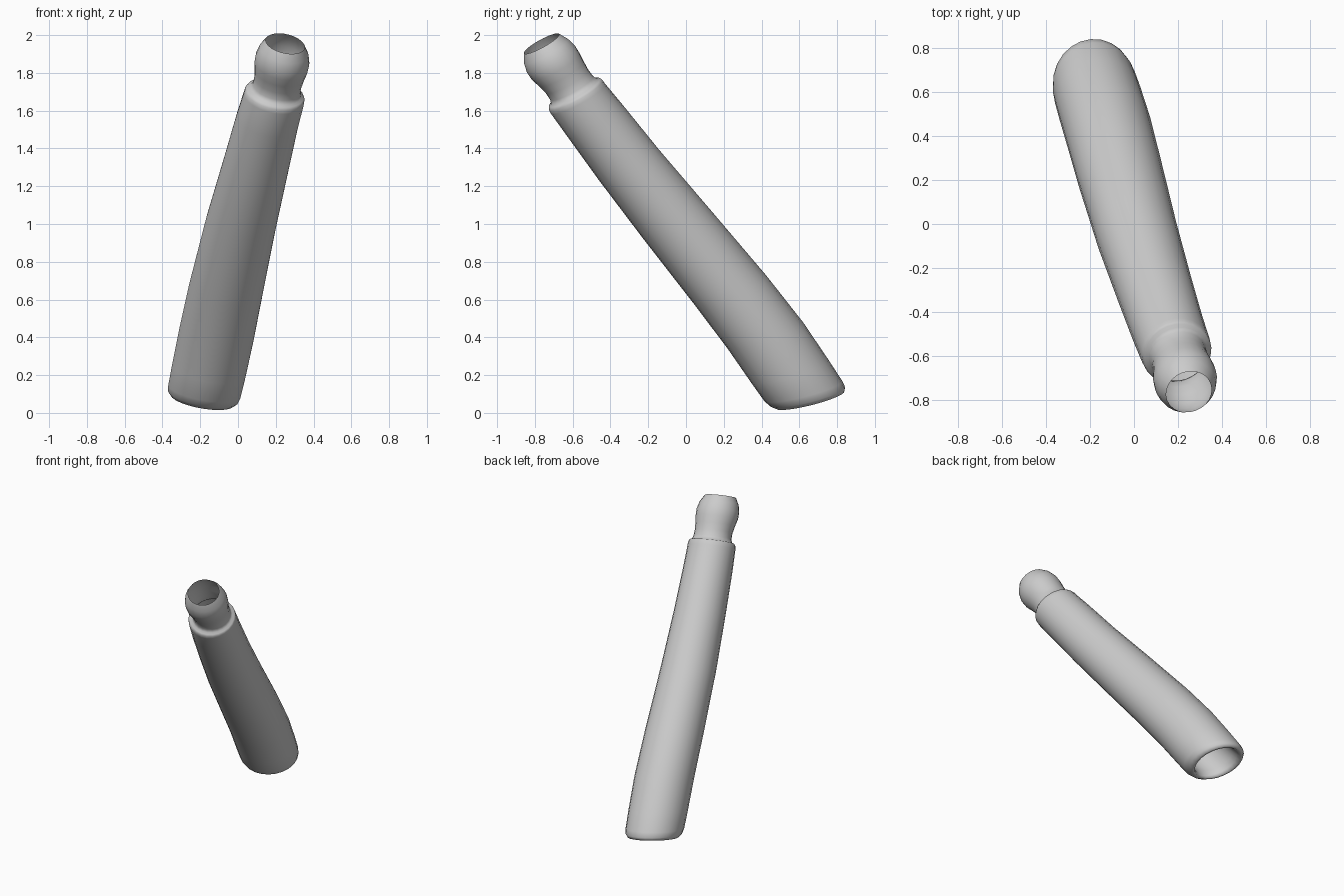
import bpy, bmesh, math
from mathutils import Vector

if "Cube" in bpy.data.objects:
    bpy.data.objects.remove(bpy.data.objects["Cube"])

SIDES = 24
UP_N = Vector((0.2, -0.48, 0.87)).normalized()      # plane of collar and mouth
LOW_N = Vector((0.17, -0.25, 1.0)).normalized()     # plane of the lower end
AXIS = Vector((0.25, -0.79, 1.0)).normalized()      # run of the sleeve
HEAD = Vector((0.06, -0.165, 0.24)).normalized()    # run of the neck


def ring(bm, c, t, n, r):
    """Round section of a tube running along t, sliced by a plane with normal n."""
    c = Vector(c)
    u = Vector((0, 0, 1)).cross(t).normalized()
    v = t.cross(u)
    out = []
    for i in range(SIDES):
        a = 2 * math.pi * i / SIDES
        p = (u * math.cos(a) + v * math.sin(a)) * r
        p -= t * (p.dot(n) / t.dot(n))
        out.append(bm.verts.new(c + p))
    return out


def skin(name, sections):
    bm = bmesh.new()
    loops = [ring(bm, *s) for s in sections]
    for a, b in zip(loops, loops[1:]):
        for i in range(SIDES):
            j = (i + 1) % SIDES
            bm.faces.new((a[i], a[j], b[j], b[i]))
    bmesh.ops.recalc_face_normals(bm, faces=bm.faces)
    me = bpy.data.meshes.new(name)
    bm.to_mesh(me)
    bm.free()
    ob = bpy.data.objects.new(name, me)
    bpy.context.collection.objects.link(ob)
    for p in me.polygons:
        p.use_smooth = True
    return ob


low = Vector((-0.185, 0.645, 0.085))
sections = []
# inner wall and rolled rim of the lower end
for h, r in ((0.30, 0.12), (0.16, 0.135), (0.05, 0.137), (0.005, 0.143),
             (-0.022, 0.155), (-0.022, 0.17), (0.0, 0.187), (0.04, 0.195)):
    sections.append((low + AXIS * h, AXIS, LOW_N, r))
# long tapering sleeve
for c, r, f in (((-0.155, 0.55, 0.22), 0.198, 0.1), ((-0.115, 0.42, 0.41), 0.2, 0.3),
                ((-0.065, 0.235, 0.65), 0.197, 0.5), ((0.015, -0.05, 1.0), 0.187, 0.7),
                ((0.095, -0.30, 1.31), 0.175, 0.9), ((0.155, -0.48, 1.545), 0.167, 1.0)):
    sections.append((c, AXIS, LOW_N.lerp(UP_N, f).normalized(), r))
# collar, neck and bulb with an open mouth
for c, r in (((0.19, -0.573, 1.665), 0.163), ((0.195, -0.585, 1.685), 0.161),
             ((0.198, -0.59, 1.697), 0.153), ((0.2, -0.593, 1.70), 0.138),
             ((0.205, -0.605, 1.72), 0.129), ((0.212, -0.63, 1.755), 0.128),
             ((0.22, -0.66, 1.795), 0.135), ((0.228, -0.69, 1.835), 0.144),
             ((0.236, -0.715, 1.873), 0.145), ((0.244, -0.742, 1.916), 0.132),
             ((0.25, -0.765, 1.955), 0.106)):
    sections.append((c, HEAD, UP_N, r))

skin("tapered_sleeve_with_neck", sections)
